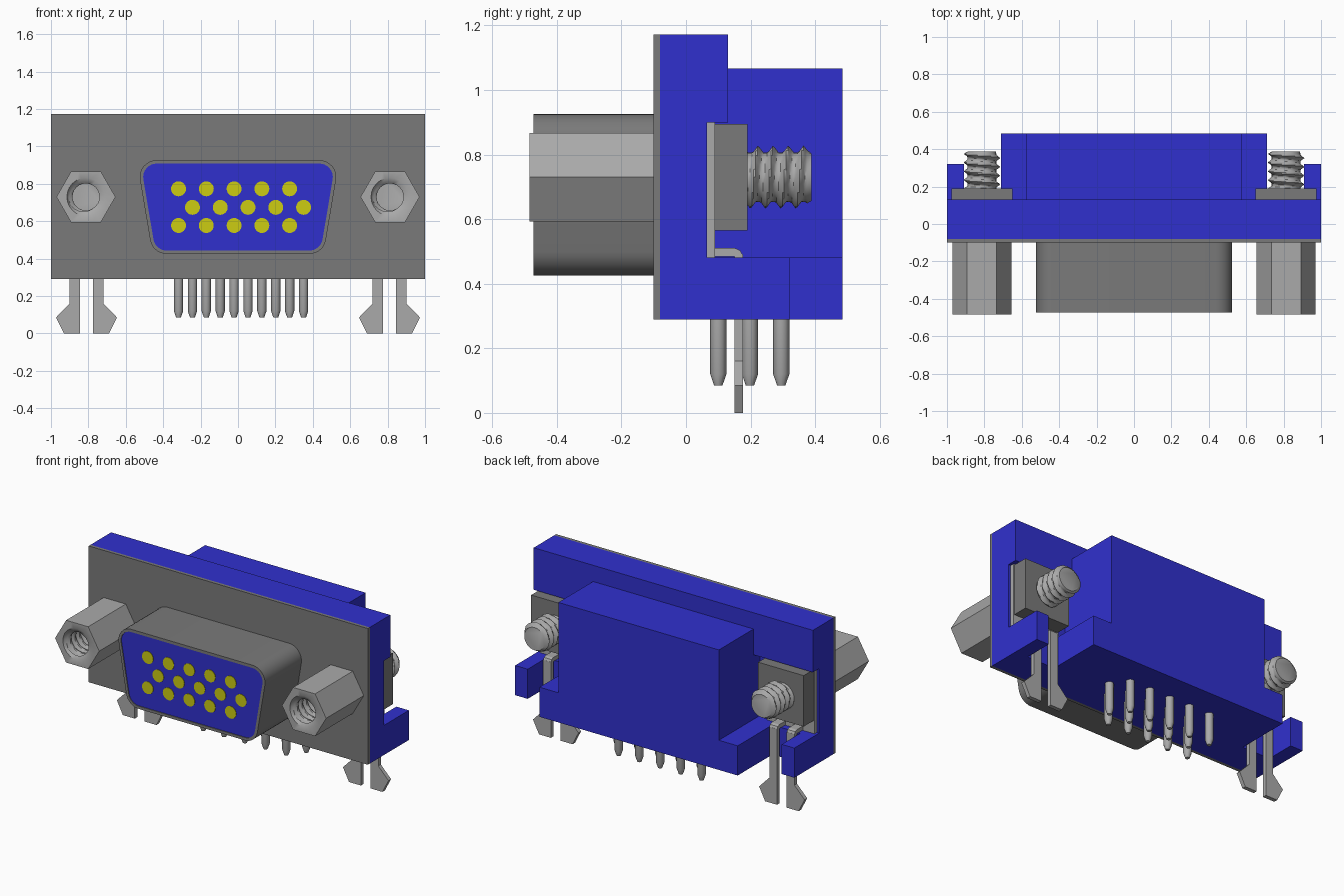
import bpy, bmesh, math
from mathutils import Vector

if "Cube" in bpy.data.objects:
    bpy.data.objects.remove(bpy.data.objects["Cube"], do_unlink=True)


def material(name, rgb):
    lin = [(c / 255 / 12.92) if c < 10 else ((c / 255 + 0.055) / 1.055) ** 2.4 for c in rgb]
    m = bpy.data.materials.new(name)
    m.use_nodes = True
    m.diffuse_color = (*lin, 1)
    m.node_tree.nodes["Principled BSDF"].inputs["Base Color"].default_value = (*lin, 1)
    return m


BLUE = material("blue plastic", (48, 48, 206))
DARK = material("dark steel", (122, 122, 122))
LIGHT = material("light steel", (170, 170, 170))
GOLD = material("gold contact", (204, 204, 18))


def finish(name, bm, mat, smooth=False):
    bmesh.ops.recalc_face_normals(bm, faces=bm.faces)
    me = bpy.data.meshes.new(name)
    bm.to_mesh(me)
    bm.free()
    me.materials.append(mat)
    ob = bpy.data.objects.new(name, me)
    bpy.context.collection.objects.link(ob)
    if smooth:
        bpy.ops.object.select_all(action='DESELECT')
        ob.select_set(True)
        bpy.context.view_layer.objects.active = ob
        bpy.ops.object.shade_smooth_by_angle(angle=math.radians(35))
    return ob


def add_box(bm, x0, x1, y0, y1, z0, z1):
    vs = bmesh.ops.create_cube(bm, size=1)["verts"]
    for v in vs:
        v.co = Vector(((x0 + x1) / 2 + v.co.x * (x1 - x0),
                       (y0 + y1) / 2 + v.co.y * (y1 - y0),
                       (z0 + z1) / 2 + v.co.z * (z1 - z0)))


def boxes(name, mat, *dims):
    bm = bmesh.new()
    for d in dims:
        add_box(bm, *d)
    return finish(name, bm, mat)


def add_loft(bm, rings):
    """Skin a stack of equal-length point rings and cap both ends."""
    rows = [[bm.verts.new(p) for p in r] for r in rings]
    n = len(rows[0])
    for a, b in zip(rows, rows[1:]):
        for i in range(n):
            j = (i + 1) % n
            bm.faces.new((a[i], a[j], b[j], b[i]))
    bm.faces.new(rows[0])
    bm.faces.new(rows[-1])


def loft(name, mat, rings, smooth=True):
    bm = bmesh.new()
    add_loft(bm, rings)
    return finish(name, bm, mat, smooth)


SEG = 24
ANG = [2 * math.pi * i / SEG for i in range(SEG)]


def y_ring(cx, cz, y, radius):
    """Ring around the y axis; radius is a number or a function of the angle."""
    f = radius if callable(radius) else (lambda t: radius)
    return [(cx + f(t) * math.cos(t), y, cz + f(t) * math.sin(t)) for t in ANG]


def hex_radius(t):
    return 0.158 * math.cos(math.pi / 6) / math.cos(t % (math.pi / 3) - math.pi / 6)


def thread(cx, cz, y0, y1, core, depth, pitch=0.047, steps=8):
    """Rings of a helical thread running from y0 to y1."""
    count = round((y1 - y0) / pitch * steps)
    rings = []
    for k in range(count + 1):
        y = y0 + (y1 - y0) * k / count

        def r(t, y=y):
            f = (y / pitch - t / (2 * math.pi)) % 1
            return core + depth * max(0, 1 - abs(f - 0.5) * 3)
        rings.append(y_ring(cx, cz, y, r))
    return rings


# Housing: front panel, rails, rear block and foot
boxes("housing", BLUE,
      (-1, 1, -0.08, 0.065, 0.29, 1.172),
      (-1, 1, 0.065, 0.13, 0.90, 1.172),
      (-1, 1, 0.065, 0.13, 0.29, 0.482),
      (-0.575, 0.575, 0.065, 0.485, 0.482, 1.067),
      (-0.71, 0.71, 0.13, 0.485, 0.29, 0.482))
boxes("face_plate", DARK, (-1, 1, -0.10, -0.08, 0.29, 1.172))


# D-shaped shell with its insert
def d_ring(y, inset):
    slope = math.degrees(math.atan(0.17))
    r = 0.09 - inset
    corners = [(0.381, 0.515, -90, -slope), (0.435, 0.836, -slope, 90),
               (-0.435, 0.836, 90, 180 + slope), (-0.381, 0.515, 180 + slope, 270)]
    pts = []
    for cx, cz, a0, a1 in corners:
        for i in range(9):
            a = math.radians(a0 + (a1 - a0) * i / 8)
            pts.append((cx + r * math.cos(a), y, cz + r * math.sin(a)))
    return pts


loft("shell", DARK, [d_ring(-0.09, 0), d_ring(-0.473, 0), d_ring(-0.473, 0.018), d_ring(-0.46, 0.018)])
loft("shell_insert", BLUE, [d_ring(-0.45, 0.017), d_ring(-0.468, 0.017)], False)

# Contacts in front and solder pins below share a staggered 3 x 5 layout
contacts, pins = bmesh.new(), bmesh.new()
for row, (z, y) in enumerate([(0.773, 0.295), (0.674, 0.198), (0.577, 0.10)]):
    for col in range(5):
        x = -0.318 + 0.1485 * col + (0.0745 if row == 1 else 0)
        add_loft(contacts, [y_ring(x, z, -0.466, 0.04), y_ring(x, z, -0.471, 0.04)])
        add_loft(pins, [[(x + r * math.cos(t), y + r * math.sin(t), pz) for t in ANG[::2]]
                        for pz, r in [(0.31, 0.025), (0.12, 0.025), (0.085, 0.013)]])
finish("contacts", contacts, GOLD)
finish("solder_pins", pins, LIGHT, True)


def prong(name, cx, side):
    """Flared board lock prong with a bent strip back to the bracket."""
    bm = bmesh.new()
    outline = [(0.035, 0.49), (0.035, 0), (0.12, 0), (0.163, 0.085), (0.09, 0.16), (0.09, 0.49)]
    add_loft(bm, [[(cx + side * u, y, z) for u, z in outline] for y in (0.15, 0.176)])
    bend = [(0.07, 0.484), (0.15, 0.484), (0.15, 0.47), (0.176, 0.47),
            (0.176, 0.488), (0.168, 0.503), (0.152, 0.51), (0.07, 0.51)]
    add_loft(bm, [[(cx + side * u, y, z) for y, z in bend] for u in (0.035, 0.09)])
    finish(name, bm, LIGHT)


# Side hardware, repeated at both ends
for s, side in ((1, "left"), (-1, "right")):
    cx, cz = s * 0.813, 0.73
    x0, x1 = sorted((s * 0.91, s))
    boxes(side + "_guide_bar", BLUE, (x0, x1, 0.13, 0.32, 0.29, 0.482))
    boxes(side + "_bracket", LIGHT, (cx - 0.17, cx + 0.17, 0.065, 0.09, 0.482, 0.90))
    boxes(side + "_nut", DARK, (cx - 0.163, cx + 0.163, 0.09, 0.19, 0.565, 0.895))
    loft(side + "_screw", LIGHT,
         thread(cx, cz, 0.18, 0.375, 0.077, 0.022) + [y_ring(cx, cz, 0.388, 0.074)])
    # Hex standoff with a threaded blind hole
    hole = thread(cx, cz, -0.47, -0.20, 0.072, 0.026)
    loft(side + "_standoff", LIGHT,
         [y_ring(cx, cz, -0.10, hex_radius), y_ring(cx, cz, -0.485, hex_radius),
          y_ring(cx, cz, -0.485, 0.102)] + hole)
    for d, part in ((1, "outer"), (-1, "inner")):
        prong(f"{side}_{part}_board_lock", s * 0.81, s * d)
